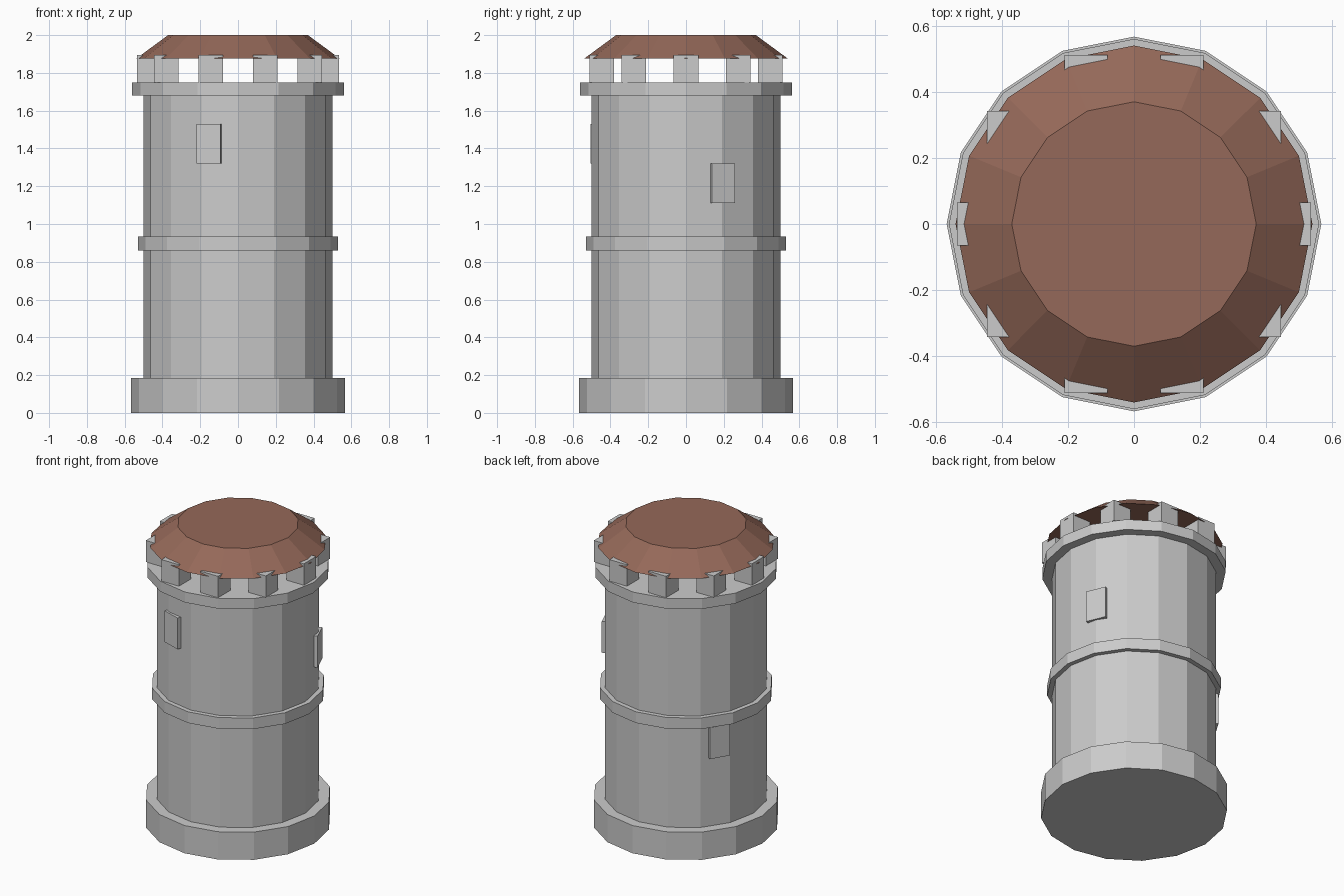
import bpy
from math import cos, sin, pi

if "Cube" in bpy.data.objects:
    bpy.data.objects.remove(bpy.data.objects["Cube"])

SIDES = 16


def ring(name, r1, r2, z0, z1):
    """Capped 16-sided drum or frustum with corners on the axes."""
    bpy.ops.mesh.primitive_cone_add(vertices=SIDES, radius1=r1, radius2=r2,
                                    depth=z1 - z0, location=(0, 0, (z0 + z1) / 2))
    ob = bpy.context.object
    ob.name = name
    return ob


def block(name, size, loc, turn=0.0):
    bpy.ops.mesh.primitive_cube_add(size=1, location=loc, rotation=(0, 0, turn))
    ob = bpy.context.object
    ob.name = name
    ob.scale = size
    return ob


# Tower shaft with plinth, middle band and top ledge
ring("tower_body", 0.50, 0.50, 0.0, 1.70)
ring("base_plinth", 0.567, 0.567, 0.0, 0.186)
ring("middle_band", 0.53, 0.53, 0.86, 0.935)
ring("top_ledge", 0.56, 0.56, 1.68, 1.75)

# Ten battlement blocks, all square to the axes
for i in range(10):
    a = 2 * pi * i / 10
    block(f"battlement_{i + 1}", (0.13, 0.13, 0.144),
          (0.47 * cos(a), 0.47 * sin(a), 1.822))

# Window panels facing outwards, spiralling round the shaft
for i, (a, z) in enumerate([(0.4, 1.215), (2.6, 0.75), (4.4, 1.425)]):
    block(f"window_{i + 1}", (0.04, 0.132, 0.21),
          (0.49 * cos(a), 0.49 * sin(a), z), a)

# Flat-topped roof resting on the battlements
roof = ring("roof", 0.54, 0.37, 1.875, 2.0)
mat = bpy.data.materials.new("roof_clay")
mat.diffuse_color = (0.30, 0.14, 0.10, 1)
mat.use_nodes = True
mat.node_tree.nodes["Principled BSDF"].inputs["Base Color"].default_value = mat.diffuse_color
roof.data.materials.append(mat)
